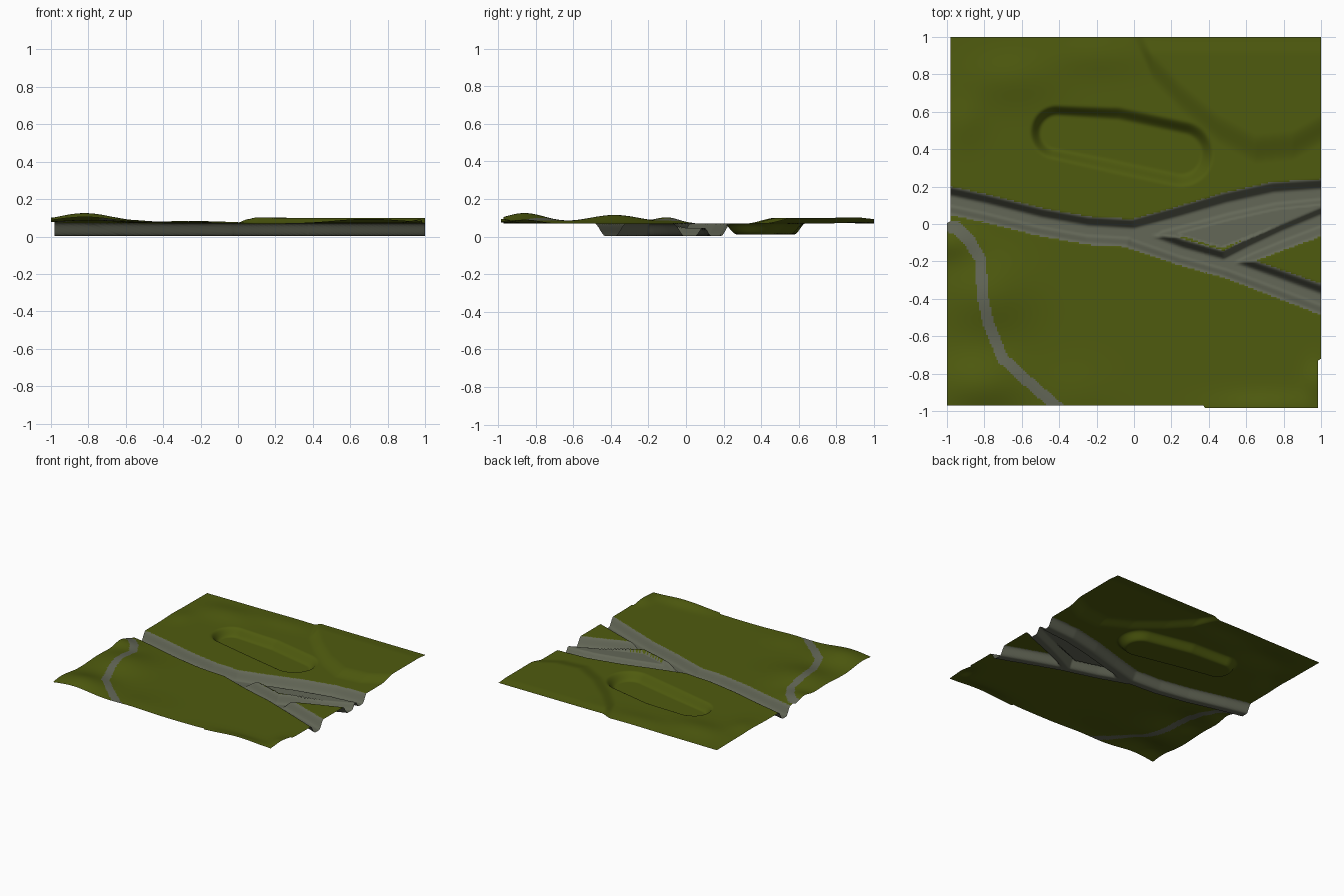
import bpy, bmesh, math
from mathutils import Vector

if "Cube" in bpy.data.objects:
    bpy.data.objects.remove(bpy.data.objects["Cube"])

BASE = 0.07
N = 210


def material(name, rgb):
    m = bpy.data.materials.new(name)
    m.diffuse_color = (*rgb, 1)
    m.use_nodes = True
    m.node_tree.nodes["Principled BSDF"].inputs["Base Color"].default_value = m.diffuse_color
    return m


def smooth(a, b, t):
    t = max(0.0, min(1.0, (t - a) / (b - a)))
    return t * t * (3 - 2 * t)


def along(pts, x, y):
    """Smallest distance / radius to a polyline of (x, y, radius)."""
    best = 99.0
    for (ax, ay, ar), (bx, by, br) in zip(pts, pts[1:]):
        dx, dy = bx - ax, by - ay
        t = max(0.0, min(1.0, ((x - ax) * dx + (y - ay) * dy) / (dx * dx + dy * dy)))
        d = math.hypot(x - ax - t * dx, y - ay - t * dy) / (ar + t * (br - ar))
        best = min(best, d)
    return best


# Stream beds: main stream, north, south and middle branches
main = [(-1.1, 0.15, .075), (-0.8, .085, .075), (-.5, .01, .075), (-.25, -.035, .075),
        (0, -.05, .075), (.12, -.03, .075)]
north = [(.0, -.05, .075), (.25, .015, .08), (.5, .085, .085), (.75, .14, .085), (1.1, .17, .075)]
south = [(0, -.06, .075), (.25, -.15, .07), (.5, -.22, .07), (.75, -.31, .075), (1.1, -.44, .08)]
middle = [(.48, -.21, .06), (.62, -.14, .065), (.8, -.06, .075), (1.1, .06, .085)]
streams = [main, north, south, middle]
# Gravel bar between north and middle branches
bar = [(.2, -.05), (.47, -.13), (1.1, .12), (1.1, .16), (.6, .1)]
# Pond and footpath
pond = [(-.41, .49, .14), (-.1, .45, .17), (.25, .375, .17)]
path = [(-1.05, 0, .035), (-.95, -.02, .033), (-.88, -.09, .033), (-.82, -.19, .03), (-.81, -.38, .03),
        (-.78, -.53, .03), (-.70, -.72, .03), (-.58, -.83, .03), (-.42, -.97, .03), (-.38, -1.0, .03)]
# Gentle mounds: x, y, spread x, spread y, height
mounds = [(-.82, -.86, .22, .16, .055), (-.78, -.38, .22, .2, .045), (-1.0, -.1, .15, .09, .03),
          (-.65, .78, .22, .13, .022), (-.9, .55, .1, .12, .012), (-.2, .9, .25, .1, .012),
          (.7, -.98, .25, .07, .025), (.97, -.85, .06, .1, .02), (-.3, -.9, .2, .15, .012)]
# Edge of the raised back right ground
shelf = [(-.05, 1.1), (.1, .78), (.25, .62), (.45, .45), (.65, .34), (.85, .36), (1.1, .5)]


def in_poly(poly, x, y):
    inside = False
    for (ax, ay), (bx, by) in zip(poly, poly[1:] + poly[:1]):
        if (ay > y) != (by > y) and x < (bx - ax) * (y - ay) / (by - ay) + ax:
            inside = not inside
    return inside


def shelf_line(x):
    for (ax, ay), (bx, by) in zip(shelf, shelf[1:]):
        if ax <= x <= bx:
            return ay + (by - ay) * (x - ax) / (bx - ax)
    return 2.0


def height(x, y):
    h = BASE
    for mx, my, sx, sy, a in mounds:
        h += a * math.exp(-((x - mx) / sx) ** 2 - ((y - my) / sy) ** 2)
    h += .03 * smooth(-.02, .14, y - shelf_line(x)) * (1 - .25 * smooth(.9, 1, y))
    if y > .02 and y < .25:
        h = min(h, BASE + .005)
    d = min(along(s, x, y) for s in streams)
    p = along(pond, x, y)
    h = .002 + (h - .002) * smooth(.3, 1.0, d)
    if in_poly(bar, x, y):
        h = min(h, .045)
    return .012 + (h - .012) * smooth(.62, 1.05, p) if p < 1.05 else h


def is_gravel(x, y):
    return (min(along(s, x, y) for s in streams) < 1.0 or in_poly(bar, x, y)
            or along(path, x, y) < 1.0)


# Terrain sheet with slightly stepped outer edges
grass = material("grass green", (.078, .104, .0045))
gravel = material("gravel grey", (.125, .135, .095))
bm = bmesh.new()
rows = []
for j in range(N + 1):
    row = []
    for i in range(N + 1):
        u, v = i / N, j / N
        x_lo = -1.0 if v < .5 else -.98
        x_hi = .985 if v < .13 else 1.0
        x = x_lo + (x_hi - x_lo) * u
        y_lo = -.97 if x < .38 else -.985
        y = y_lo + (1 - y_lo) * v
        row.append(bm.verts.new((x, y, height(x, y))))
    rows.append(row)
for j in range(N):
    for i in range(N):
        f = bm.faces.new((rows[j][i], rows[j][i + 1], rows[j + 1][i + 1], rows[j + 1][i]))
        c = f.calc_center_median()
        f.material_index = 1 if is_gravel(c.x, c.y) else 0
        f.smooth = True
me = bpy.data.meshes.new("terrain")
bm.to_mesh(me)
bm.free()
me.materials.append(grass)
me.materials.append(gravel)
ob = bpy.data.objects.new("terrain", me)
bpy.context.collection.objects.link(ob)
